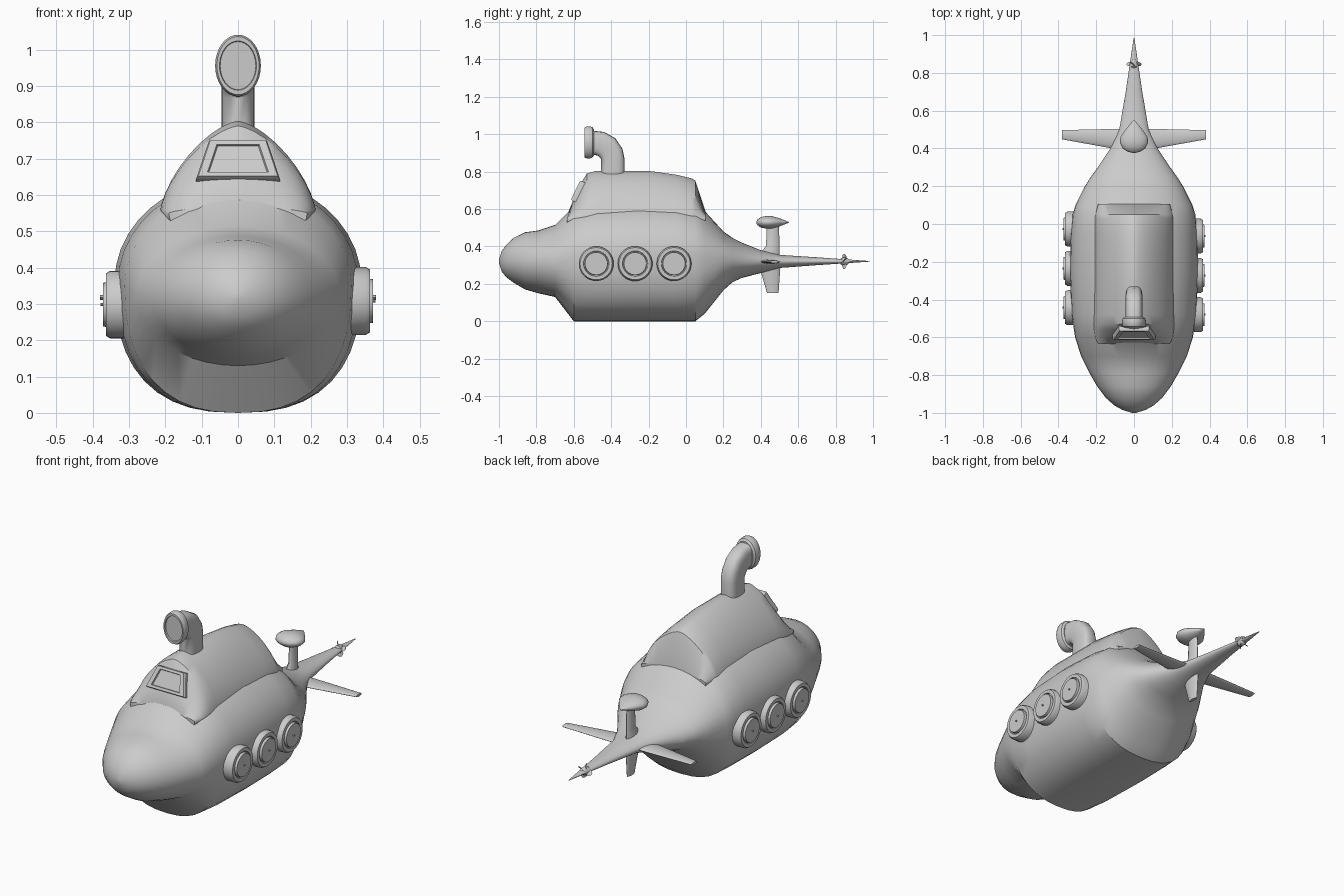
import bpy, bmesh, math
from mathutils import Vector

cube = bpy.data.objects.get("Cube")
if cube:
    bpy.data.objects.remove(cube, do_unlink=True)


def loft(name, rings, angle=35):
    """Skin a series of equal-sized rings and cap both ends."""
    bm = bmesh.new()
    loops = [[bm.verts.new(p) for p in ring] for ring in rings]
    n = len(loops[0])
    for a, b in zip(loops, loops[1:]):
        for i in range(n):
            j = (i + 1) % n
            bm.faces.new((a[i], a[j], b[j], b[i]))
    bm.faces.new(loops[0])
    bm.faces.new(loops[-1])
    bmesh.ops.recalc_face_normals(bm, faces=bm.faces)
    mesh = bpy.data.meshes.new(name)
    bm.to_mesh(mesh)
    bm.free()
    obj = bpy.data.objects.new(name, mesh)
    bpy.context.collection.objects.link(obj)
    bpy.ops.object.select_all(action='DESELECT')
    obj.select_set(True)
    bpy.context.view_layer.objects.active = obj
    bpy.ops.object.shade_smooth_by_angle(angle=math.radians(angle))
    return obj


def oval(center, u, v, n=32, p_up=2, p_down=2, down=None):
    """Superellipse ring spanned by u and v, with its own lower half."""
    center, u, v = Vector(center), Vector(u), Vector(v)
    down = v if down is None else Vector(down)
    ring = []
    for i in range(n):
        t = math.tau * i / n
        c, s = math.cos(t), math.sin(t)
        p = p_up if s >= 0 else p_down
        a = math.copysign(abs(c) ** (2 / p), c)
        b = math.copysign(abs(s) ** (2 / p), s)
        ring.append(center + u * a + (v if s >= 0 else down) * b)
    return ring


def station(y, w, low, mid, high, p_up=2, p_down=2, n=40):
    return oval((0, y, mid), (w, 0, 0), (0, 0, high - mid), n, p_up, p_down,
                (0, 0, mid - low))


# Hull: y, half width, bottom, widest height, top, lower roundness
hull = [
    (-1, .01, .31, .32, .33, 2), (-.985, .06, .265, .32, .375, 2),
    (-.96, .105, .235, .32, .41, 2), (-.92, .15, .205, .32, .447, 2),
    (-.86, .195, .17, .32, .476, 2), (-.79, .235, .15, .32, .485, 2),
    (-.7, .28, .13, .32, .515, 2), (-.6, .312, 0, .35, .615, 2.4),
    (-.48, .33, 0, .36, .64, 2.5), (-.25, .34, 0, .36, .65, 2.5),
    (-.05, .335, 0, .36, .64, 2.5), (.05, .325, 0, .36, .62, 2.5),
    (.1, .31, .04, .35, .59, 2.4), (.2, .26, .165, .34, .48, 2.1),
    (.25, .228, .21, .33, .445, 2), (.3, .192, .232, .32, .42, 2),
    (.4, .125, .258, .32, .38, 2), (.5, .078, .285, .32, .355, 2),
    (.7, .044, .3, .32, .342, 2), (.985, .002, .319, .32, .322, 2)]
loft("hull", [station(y, w, a, m, b, 2, p) for y, w, a, m, b, p in hull], 30)

# Cabin on top of the hull
cabin = [(-.635, .19, .57), (-.6, .205, .655), (-.56, .212, .74),
         (-.53, .215, .79), (-.48, .215, .804), (-.2, .215, .804),
         (-.05, .213, .783), (.03, .21, .764), (.05, .205, .752),
         (.105, .19, .585)]
loft("cabin", [station(y, w, .5, .55, top, 1.5, 3) for y, w, top in cabin], 35)

# Windscreen with recessed pane
up = Vector((0, .052, .105)).normalized()
out = Vector((0, -up.z, up.y))


def trapezoid(scale, depth):
    corners = [(-.115, -.058), (.115, -.058), (.08, .058), (-.08, .058)]
    middle = Vector((0, -.578, .695))
    return [middle + out * depth + Vector((x, 0, 0)) * scale + up * z * scale
            for x, z in corners]


loft("windscreen", [trapezoid(s, d) for s, d in
                    [(1, -.03), (1, .005), (.95, .014), (.73, .014), (.7, .006)]], 10)

# Portholes: rim with a stepped pane, three per side
for side, label, first, height in ((1, "left", -.48, .308), (-1, "right", -.443, .298)):
    for k in range(3):
        y = first + k * .208
        steps = [(.093, .28), (.093, .352), (.086, .364), (.068, .364),
                 (.066, .358), (.062, .358), (.06, .372)]
        loft(f"{label}_porthole_{k + 1}",
             [oval((side * x, y, height), (0, r, 0), (0, 0, r)) for r, x in steps])
        loft(f"{label}_porthole_pin_{k + 1}",
             [oval((side * x, y, height), (0, .005, 0), (0, 0, .004), 8)
              for x in (.36, .378)])

# Periscope tube: centre y, z, half thickness, bend angle
tube = [(-.392, .78, .063, 0), (-.392, .87, .063, 0), (-.402, .9, .066, 20),
        (-.425, .932, .066, 45), (-.46, .95, .066, 70), (-.51, .956, .064, 90)]
rings = []
for y, z, r, bend in tube:
    a = math.radians(bend)
    rings.append(oval((0, y, z), (.045, 0, 0), (0, r * math.cos(a), r * math.sin(a)),
                      20, 3, 3))
loft("periscope_tube", rings, 40)

# Periscope head with recessed lens
head = [(-.492, .05, .07), (-.5, .06, .081), (-.512, .063, .085),
        (-.532, .063, .085), (-.543, .058, .08), (-.543, .051, .068),
        (-.536, .049, .066)]
loft("periscope_head", [oval((0, y, .956), (w, 0, 0), (0, 0, h)) for y, w, h in head])


# Tail fins: lens-shaped sections from root to tip
def fin(name, direction, sections, thickness):
    d = Vector(direction)
    across = Vector((d.z, 0, -d.x))
    loft(name, [oval(Vector((0, (front + back) / 2, .318)) + d * reach,
                     (0, (back - front) / 2, 0), across * thick, 16, 1.7, 1.7)
                for (reach, front, back), thick in zip(sections, thickness)], 50)


plane = [(.03, .385, .505), (.38, .448, .497)]
fin("left_tail_plane", (1, 0, 0), plane, (.014, .007))
fin("right_tail_plane", (-1, 0, 0), plane, (.014, .007))
fin("upper_rudder", (0, 0, 1), [(.03, .385, .5), (.085, .428, .5), (.2, .432, .497)],
    (.025, .016, .014))
fin("lower_rudder", (0, 0, -1), [(.02, .39, .505), (.166, .433, .495)], (.018, .009))

# Teardrop pod on the upper rudder
pod = [(.376, .005, .004), (.383, .035, .016), (.4, .06, .028), (.43, .075, .034),
       (.46, .072, .033), (.5, .045, .022), (.55, .003, .002)]
loft("rudder_pod", [oval((0, y, .529), (w, 0, 0), (0, 0, h), 24) for y, w, h in pod])

# Propeller: hub and twisted blades
loft("propeller_hub", [oval((0, y, .32), (r, 0, 0), (0, 0, r), 12)
                       for y, r in ((.825, .014), (.835, .021), (.86, .019), (.87, .012))])
for k in range(4):
    a = math.tau * k / 4 + .25
    radial = Vector((math.cos(a), 0, math.sin(a)))
    tangent = Vector((-math.sin(a), 0, math.cos(a)))
    chord = tangent * .7 + Vector((0, .7, 0))
    normal = tangent * .7 - Vector((0, .7, 0))
    loft(f"propeller_blade_{k + 1}",
         [oval(Vector((0, .847, .32)) + radial * r, chord * c, normal * .002, 10)
          for r, c in ((.01, .01), (.028, .017), (.04, .006))])
